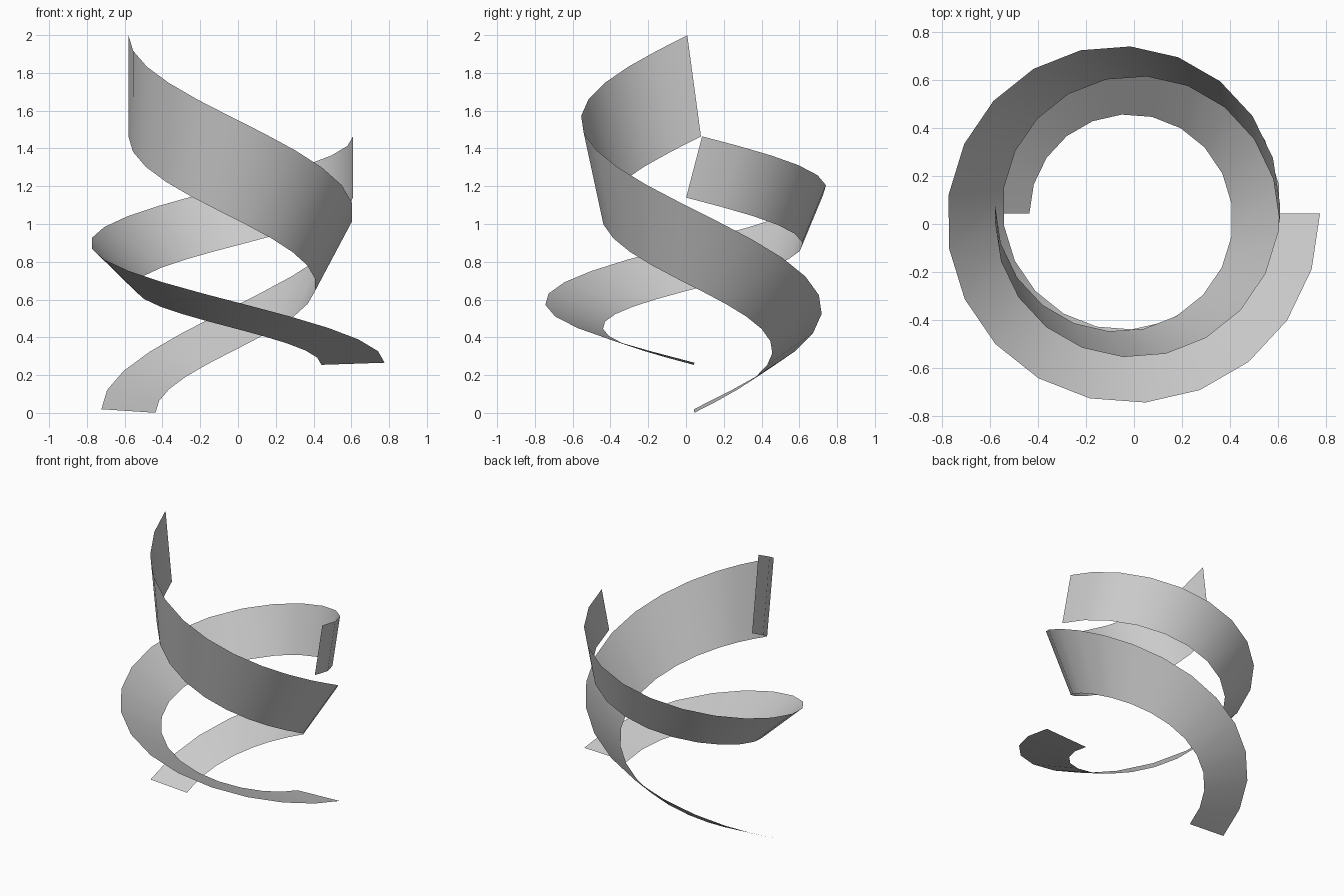
import bpy, bmesh
from math import sin, cos, pi, radians, atan2
from mathutils import Vector

cube = bpy.data.objects.get("Cube")
if cube:
    bpy.data.objects.remove(cube, do_unlink=True)

grey = bpy.data.materials.new("plain grey")
grey.use_nodes = True
colour = (0.6, 0.6, 0.6, 1)
grey.diffuse_color = colour
grey.node_tree.nodes["Principled BSDF"].inputs["Base Color"].default_value = colour

SEGMENTS = 21
RADIUS, WIDTH, RISE = 0.637, 0.335, 1.042
SLOPE = atan2(RISE, 2 * pi * RADIUS)


def ribbon(name, start, centre, flat, tall):
    """One clockwise turn of a thin strip that twists from level to upright."""
    bm = bmesh.new()
    previous = None
    for i in range(SEGMENTS + 1):
        t = i / SEGMENTS
        angle = start - 2 * pi * t
        tilt = radians(2 + 88 * t)
        radial = Vector((cos(angle), sin(angle), 0))
        forward = Vector((sin(angle), -cos(angle), 0))
        upright = Vector((0, 0, cos(SLOPE))) - forward * sin(SLOPE)
        middle = radial * RADIUS + Vector((0, 0, RISE * t))
        half = (radial * cos(tilt) + upright * sin(tilt)) * WIDTH / 2
        pair = []
        for p in (middle + half, middle - half):
            # Proportions of this strip: sideways and upwards
            sized = Vector((p.x * flat, p.y * flat, p.z * tall))
            pair.append(bm.verts.new(Vector(centre) + sized))
        if previous:
            face = bm.faces.new((previous[0], pair[0], pair[1], previous[1]))
            face.smooth = True
            face.normal_update()
        previous = pair
    # Level start faces upwards
    bm.faces.ensure_lookup_table()
    if bm.faces[0].normal.z < 0:
        bmesh.ops.reverse_faces(bm, faces=bm.faces[:])
    mesh = bpy.data.meshes.new(name)
    bm.to_mesh(mesh)
    bm.free()
    mesh.materials.append(grey)
    bpy.context.collection.objects.link(bpy.data.objects.new(name, mesh))


ribbon("wide_ribbon", 0, (-0.028, 0.043, 0.26), 1, 1)
ribbon("tall_ribbon", pi, (-0.034, 0.043, 0.01), 0.857, 1.652)
